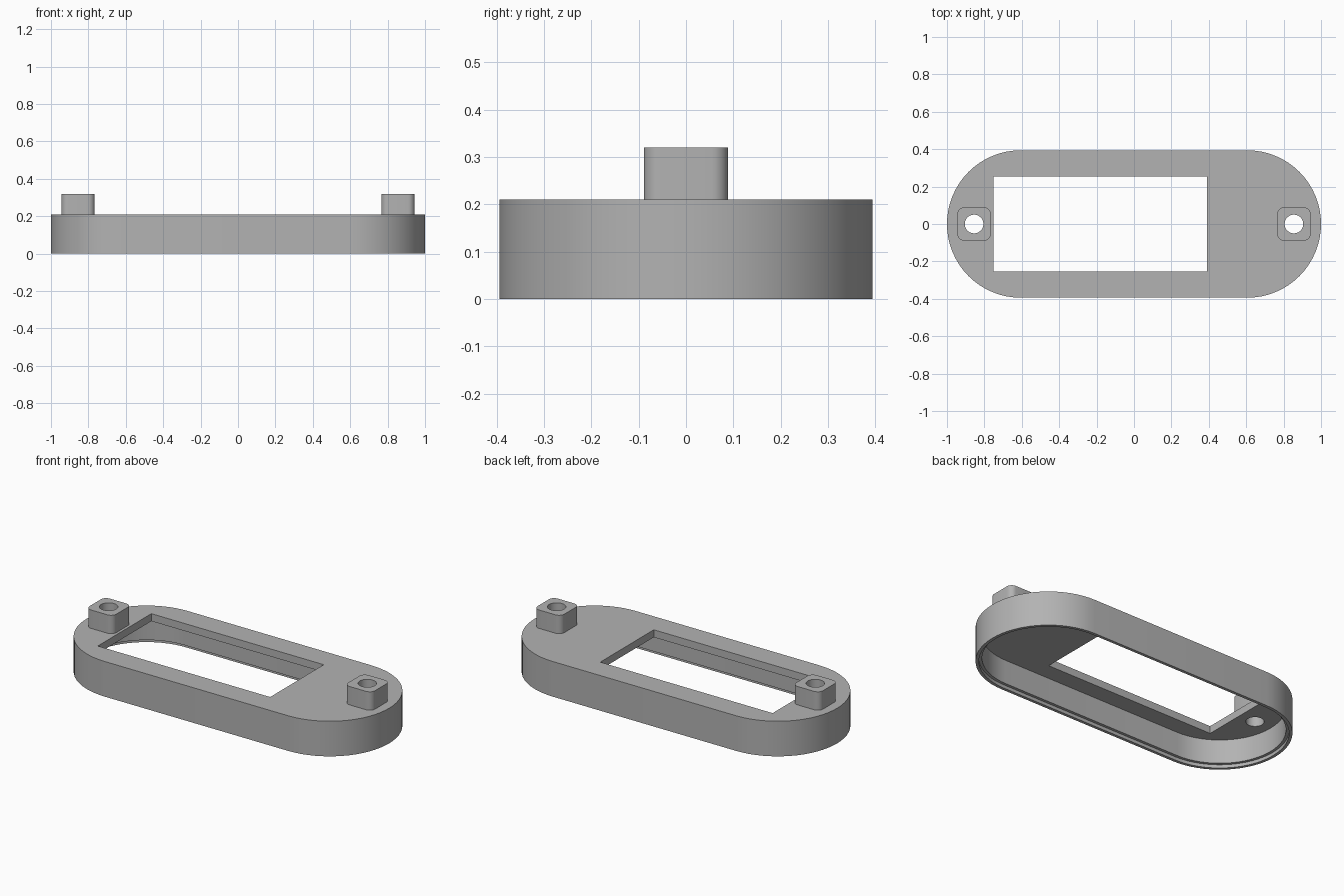
import bpy, bmesh, math

cube = bpy.data.objects.get("Cube")
if cube:
    bpy.data.objects.remove(cube, do_unlink=True)

# Main dimensions
HALF_LEN, RADIUS, TOP = 1.0, 0.394, 0.21
PLATE, WALL, LIP, LIP_H = 0.045, 0.035, 0.018, 0.02
BOSS_X, BOSS_HALF, BOSS_TOP, HOLE_R = 0.855, 0.089, 0.32, 0.05

grey = bpy.data.materials.new("plain grey")
grey.use_nodes = True
COLOUR = (0.45, 0.45, 0.45, 1)
grey.diffuse_color = COLOUR
grey.node_tree.nodes["Principled BSDF"].inputs["Base Color"].default_value = COLOUR


def rounded_outline(half_x, half_y, r, z, steps=12, cx=0.0):
    """Rounded rectangle, counter-clockwise, steps + 1 points per corner."""
    pts = []
    for q, (sx, sy) in enumerate([(1, 1), (-1, 1), (-1, -1), (1, -1)]):
        for i in range(steps + 1):
            a = (q + i / steps) * math.pi / 2
            pts.append((cx + sx * (half_x - r) + r * math.cos(a),
                        sy * (half_y - r) + r * math.sin(a), z))
    return pts


def circle_outline(r, z, count, cx):
    return [(cx + r * math.cos((i + 0.5) * math.tau / count),
             r * math.sin((i + 0.5) * math.tau / count), z) for i in range(count)]


def loft(name, outlines, caps=False):
    """Skin a stack of matching outlines."""
    bm = bmesh.new()
    rings = [[bm.verts.new(p) for p in o] for o in outlines]
    for a, b in zip(rings, rings[1:]):
        for i in range(len(a)):
            j = (i + 1) % len(a)
            bm.faces.new((a[i], a[j], b[j], b[i]))
    if caps:
        bm.faces.new(rings[0][::-1])
        bm.faces.new(rings[-1])
    bmesh.ops.remove_doubles(bm, verts=bm.verts, dist=1e-5)
    mesh = bpy.data.meshes.new(name)
    bm.to_mesh(mesh)
    bm.free()
    mesh.materials.append(grey)
    obj = bpy.data.objects.new(name, mesh)
    bpy.context.collection.objects.link(obj)
    return obj


def cut(target, cutter):
    mod = target.modifiers.new("cut", 'BOOLEAN')
    mod.operation, mod.solver, mod.object = 'DIFFERENCE', 'EXACT', cutter
    cutter.hide_render = True
    bpy.context.view_layer.objects.active = target
    bpy.ops.object.modifier_apply(modifier=mod.name)
    bpy.data.objects.remove(cutter, do_unlink=True)


def stadium(inset, z):
    r = RADIUS - inset
    return rounded_outline(HALF_LEN - inset, r, r, z, 16)


# Hollow housing: ceiling, inner wall, stepped rim, outer wall, top
housing = loft("housing", [
    stadium(WALL, TOP - PLATE), stadium(WALL, LIP_H), stadium(LIP, LIP_H),
    stadium(LIP, 0), stadium(0, 0), stadium(0, TOP)], caps=True)

# Rectangular window, offset toward the right end
x0, x1, half_y = -0.75, 0.39, 0.253
window = [(x0, -half_y), (x1, -half_y), (x1, half_y), (x0, half_y)]
cut(housing, loft("window_cutter", [[(x, y, z) for x, y in window]
                                    for z in (0.1, 0.3)], caps=True))

# Screw bosses with through holes
parts = [housing]
for side, sx in (("right", -1), ("left", 1)):
    cx, n = sx * BOSS_X, 32
    cut(housing, loft("hole_cutter", [circle_outline(HOLE_R, z, n, cx)
                                      for z in (0.1, 0.3)], caps=True))
    parts.append(loft(side + "_boss", [
        rounded_outline(BOSS_HALF, BOSS_HALF, 0.035, TOP, 7, cx),
        rounded_outline(BOSS_HALF, BOSS_HALF, 0.035, BOSS_TOP, 7, cx),
        circle_outline(HOLE_R, BOSS_TOP, n, cx),
        circle_outline(HOLE_R, TOP, n, cx)]))

# Smooth curved walls, keep hard edges
for obj in parts:
    bpy.ops.object.select_all(action='DESELECT')
    obj.select_set(True)
    bpy.context.view_layer.objects.active = obj
    bpy.ops.object.shade_smooth_by_angle(angle=math.radians(30))
